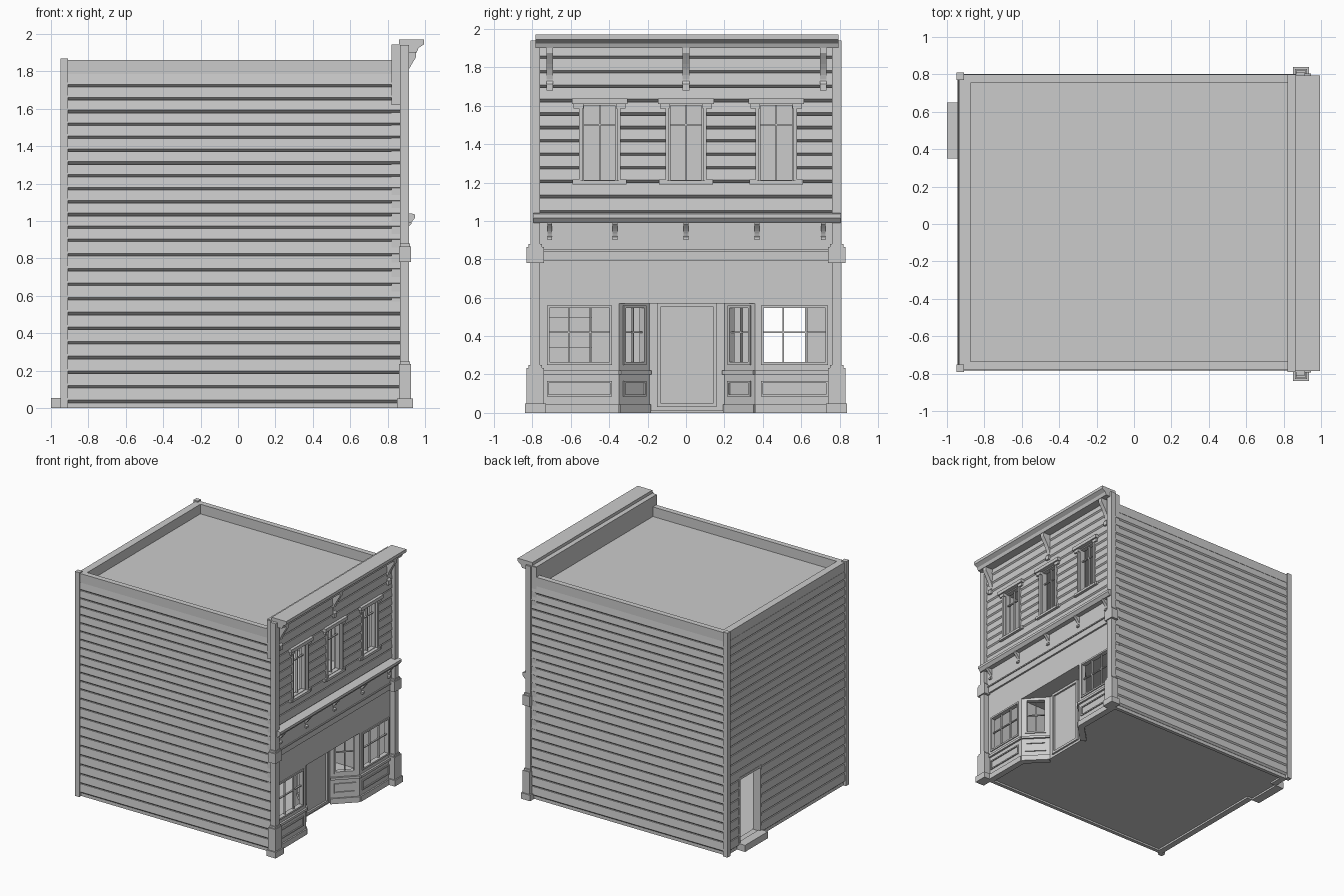
import bpy, bmesh, math
from mathutils import Vector

if "Cube" in bpy.data.objects:
    bpy.data.objects.remove(bpy.data.objects["Cube"])

mat = bpy.data.materials.new("plain_grey")
mat.use_nodes = True
GREY = (0.6, 0.6, 0.6, 1)
mat.diffuse_color = GREY
mat.node_tree.nodes["Principled BSDF"].inputs["Base Color"].default_value = GREY


class Frame:
    """A wall plane: u runs along it, d points outward, z is up."""
    def __init__(self, p, q):
        self.p = Vector((p[0], p[1], 0))
        run = Vector((q[0], q[1], 0)) - self.p
        self.length = run.length
        self.u = run.normalized()
        self.n = Vector((self.u.y, -self.u.x, 0))

    def at(self, u, d, z):
        return self.p + self.u * u + self.n * d + Vector((0, 0, z))


def prism(name, lower, upper):
    """Closed solid between two matching outlines."""
    bm = bmesh.new()
    a = [bm.verts.new(v) for v in lower]
    b = [bm.verts.new(v) for v in upper]
    bm.faces.new(a)
    bm.faces.new(b[::-1])
    for i in range(len(a)):
        j = (i + 1) % len(a)
        bm.faces.new((a[j], a[i], b[i], b[j]))
    bmesh.ops.recalc_face_normals(bm, faces=bm.faces)
    mesh = bpy.data.meshes.new(name)
    bm.to_mesh(mesh)
    bm.free()
    mesh.materials.append(mat)
    ob = bpy.data.objects.new(name, mesh)
    bpy.context.scene.collection.objects.link(ob)


def extrude(name, f, profile, u0, u1):
    prism(name, [f.at(u0, d, z) for d, z in profile], [f.at(u1, d, z) for d, z in profile])


def box(name, f, u0, u1, z0, z1, d0, d1):
    extrude(name, f, [(d0, z0), (d1, z0), (d1, z1), (d0, z1)], u0, u1)


def siding(name, f, u0, u1, z0, z1, count):
    """Lapped boards with an undercut lower edge."""
    h = (z1 - z0) / count
    profile = [(-0.01, z0)]
    for i in range(count):
        z = z0 + i * h
        profile += [(0.002, z), (0.018, z + 0.014), (0.012, z + h)]
    extrude(name, f, profile + [(-0.01, z1)], u0, u1)


def ring(name, f, u0, u1, z0, z1, t, d0, d1):
    """Rectangular frame of bar width t."""
    box(name + "_left", f, u0, u0 + t, z0, z1, d0, d1)
    box(name + "_right", f, u1 - t, u1, z0, z1, d0, d1)
    box(name + "_bottom", f, u0 + t, u1 - t, z0, z0 + t, d0, d1)
    box(name + "_top", f, u0 + t, u1 - t, z1 - t, z1, d0, d1)


def window(name, f, u0, u1, z0, z1, cols, bar_z):
    ring(name + "_sash", f, u0, u1, z0, z1, 0.014, -0.03, 0.008)
    for i in range(1, cols):
        c = u0 + (u1 - u0) * i / cols
        box(name + "_mullion", f, c - 0.004, c + 0.004, z0, z1, -0.02, -0.005)
    box(name + "_crossbar", f, u0, u1, bar_z - 0.004, bar_z + 0.004, -0.02, -0.006)


Y0, Y1, XB, XF = -0.765, 0.785, -0.925, 0.87
front = Frame((XF, 0), (XF, 1))
rear = Frame((XB, 0), (XB, -1))
right = Frame((0, Y0), (1, Y0))
left = Frame((0, Y1), (-1, Y1))

# Side walls with lapped boards in two storeys
for name, f, s in (("right", right, 1), ("left", left, -1)):
    a, b = sorted((s * -0.91, s * XF))
    box(name + "_wall", f, a, b, 0.0, 1.86, -0.03, 0)
    siding(name + "_lower_boards", f, a, b, 0.028, 0.89, 11)
    siding(name + "_upper_boards", f, a, b, 0.89, 1.785, 13)
    box(name + "_parapet_band", f, a, b, 1.785, 1.86, -0.03, 0.015)

# Rear wall around an open doorway
for name, a, b in (("a", -0.785, -0.645), ("b", -0.355, 0.765)):
    box("rear_wall_" + name, rear, a, b, 0, 0.59, -0.05, 0)
    siding("rear_lower_boards_" + name, rear, a, b, 0.028, 0.575, 7)
box("rear_wall_upper", rear, -0.785, 0.765, 0.59, 1.86, -0.05, 0)
siding("rear_middle_boards", rear, -0.785, 0.765, 0.575, 0.89, 4)
siding("rear_upper_boards", rear, -0.785, 0.765, 0.89, 1.785, 13)
box("rear_parapet_band", rear, -0.785, 0.765, 1.785, 1.86, -0.05, 0.01)
ring("rear_door_frame", rear, -0.65, -0.35, 0.03, 0.6, 0.02, -0.05, 0.02)
box("rear_step", rear, -0.65, -0.35, 0, 0.055, 0, 0.075)
for name, a, b in (("left", -0.81, -0.77), ("right", 0.75, 0.79)):
    box("rear_corner_post_" + name, rear, a, b, 0, 1.87, -0.015, 0.025)

# Roof deck, upper floor and ground floor with an entry notch
box("roof_deck", front, Y0, Y1, 1.75, 1.78, -1.75, -0.03)
box("upper_floor", front, Y0, Y1, 0.85, 0.88, -1.75, -0.03)
A, B, C, D = (XF, -0.35), (0.71, -0.19), (0.71, 0.2), (XF, 0.36)
plan = [(XB, Y0), (XF, Y0), A, B, C, D, (XF, Y1), (XB, Y1)]
prism("ground_floor", [Vector((x, y, 0.015)) for x, y in plan],
      [Vector((x, y, 0.04)) for x, y in plan])

# Staircase inside
for i in range(10):
    box("stair_step", front, -0.72, -0.49, 0.04, 0.1 + i * 0.08, -0.62 - i * 0.08, -0.54 - i * 0.08)

# Upper front wall with three windows
box("front_band", front, -0.78, 0.8, 0.57, 1.2, -0.05, 0)
box("front_top_wall", front, -0.79, 0.8, 1.62, 1.94, -0.05, 0)
siding("front_top_boards", front, -0.77, 0.78, 1.62, 1.92, 4)
siding("front_sill_boards", front, -0.77, 0.78, 1.04, 1.2, 2)
edges = [-0.77, -0.54, -0.36, -0.09, 0.09, 0.38, 0.56, 0.78]
for i in range(0, 8, 2):
    box("front_pier", front, edges[i], edges[i + 1], 1.2, 1.62, -0.05, 0)
    siding("front_pier_boards", front, edges[i], edges[i + 1], 1.2, 1.62, 6)
for c in (-0.45, 0.0, 0.47):
    window("upper_window", front, c - 0.095, c + 0.095, 1.2, 1.615, 2, 1.5)
    for s in (-1, 1):
        a, b = sorted((c + s * 0.09, c + s * 0.108))
        box("upper_window_casing", front, a, b, 1.2, 1.6, -0.01, 0.026)
        a, b = sorted((c + s * 0.085, c + s * 0.135))
        box("upper_window_ear", front, a, b, 1.585, 1.61, 0, 0.03)
        a, b = sorted((c + s * 0.1, c + s * 0.14))
        box("upper_window_sill_block", front, a, b, 1.19, 1.215, 0, 0.03)
    box("upper_window_hood", front, c - 0.145, c + 0.145, 1.61, 1.638, 0, 0.042)
    box("upper_window_sill", front, c - 0.12, c + 0.12, 1.19, 1.21, 0, 0.036)

# Top cornice and scrolled brackets
extrude("top_cornice", front, [(-0.01, 1.97), (0.125, 1.97), (0.125, 1.945), (0.095, 1.925),
        (0.085, 1.9), (-0.01, 1.9)], -0.785, 0.795)
box("cornice_back", front, -0.785, 0.795, 1.8, 1.945, -0.05, -0.01)


def bracket(name, c, w, top, h, reach):
    """Curved bracket, widest at the top."""
    curve = [(0.012 + reach * (1 - math.sin(t * math.pi / 12)), top - h * 0.75 * t / 6 - h * 0.15)
             for t in range(6)]
    foot = [(0.03, top - h * 0.85), (0.03, top - h), (0, top - h)]
    extrude(name, front, [(0, top), (0.012 + reach, top)] + curve + foot, c - w, c + w)


for c in (-0.71, 0.0, 0.715):
    bracket("cornice_bracket", c, 0.018, 1.91, 0.23, 0.07)
for c in (-0.71, -0.37, 0.0, 0.37, 0.715):
    bracket("shop_bracket", c, 0.012, 1.0, 0.1, 0.045)

# Shop fascia and its cornice
box("shop_fascia", front, -0.77, 0.78, 0.79, 1.0, 0, 0.015)
box("fascia_moulding", front, -0.76, 0.77, 0.84, 0.85, 0, 0.024)
extrude("shop_cornice", front, [(0, 1.045), (0.06, 1.04), (0.075, 1.035), (0.075, 1.015),
        (0.055, 0.99), (0, 0.99)], -0.795, 0.805)

# Corner pilasters with cap and plinth
for name, a, b in (("right", -0.81, -0.76), ("left", 0.76, 0.81)):
    box(name + "_pilaster_shaft", front, a, b, 0.05, 1.94, -0.005, 0.045)
    box(name + "_pilaster_cap", front, a - 0.02, b + 0.02, 0.78, 0.865, -0.01, 0.055)
    box(name + "_pilaster_cap_top", front, a - 0.01, b + 0.01, 0.865, 0.88, -0.005, 0.05)
    box(name + "_pilaster_pedestal", front, a - 0.02, b + 0.02, 0.05, 0.235, -0.01, 0.055)
    box(name + "_pilaster_pedestal_top", front, a - 0.01, b + 0.01, 0.235, 0.25, -0.005, 0.05)
    box(name + "_pilaster_base", front, a - 0.03, b + 0.03, 0, 0.05, -0.02, 0.065)


def bay(name, f, u0, u1, cols, post):
    """Shop window over a panelled stall riser."""
    box(name + "_riser", f, u0, u1, 0, 0.21, -0.04, 0)
    box(name + "_skirting", f, u0, u1, 0, 0.045, 0, 0.012)
    box(name + "_sill", f, u0, u1, 0.2, 0.22, -0.04, 0.016)
    box(name + "_apron", f, u0, u1, 0.22, 0.25, -0.04, 0)
    box(name + "_head", f, u0, u1, 0.56, 0.58, -0.04, 0)
    box(name + "_post_a", f, u0, u0 + post, 0.25, 0.56, -0.04, 0)
    box(name + "_post_b", f, u1 - post, u1, 0.25, 0.56, -0.04, 0)
    window(name + "_window", f, u0 + post, u1 - post, 0.25, 0.56, cols, 0.42)
    ring(name + "_riser_panel", f, u0 + post, u1 - post, 0.085, 0.165, 0.01, 0, 0.009)


# Storefront with angled sides leading to a set-back door
bay("shop_bay_right", front, -0.76, -0.35, 3, 0.035)
bay("shop_bay_left", front, 0.36, 0.77, 3, 0.03)
for name, f in (("right", Frame(A, B)), ("left", Frame(C, D))):
    bay("angled_bay_" + name, f, 0, f.length, 2, 0.03)
entry = Frame((B[0], 0), (B[0], 1))
box("entry_wall", entry, B[1], C[1], 0.01, 0.58, -0.04, 0)
ring("door_frame", entry, -0.15, 0.16, 0.03, 0.575, 0.02, 0, 0.015)
prism("entry_ceiling", [Vector((*p, 0.575)) for p in (A, B, C, D)],
      [Vector((*p, 0.6)) for p in (A, B, C, D)])
